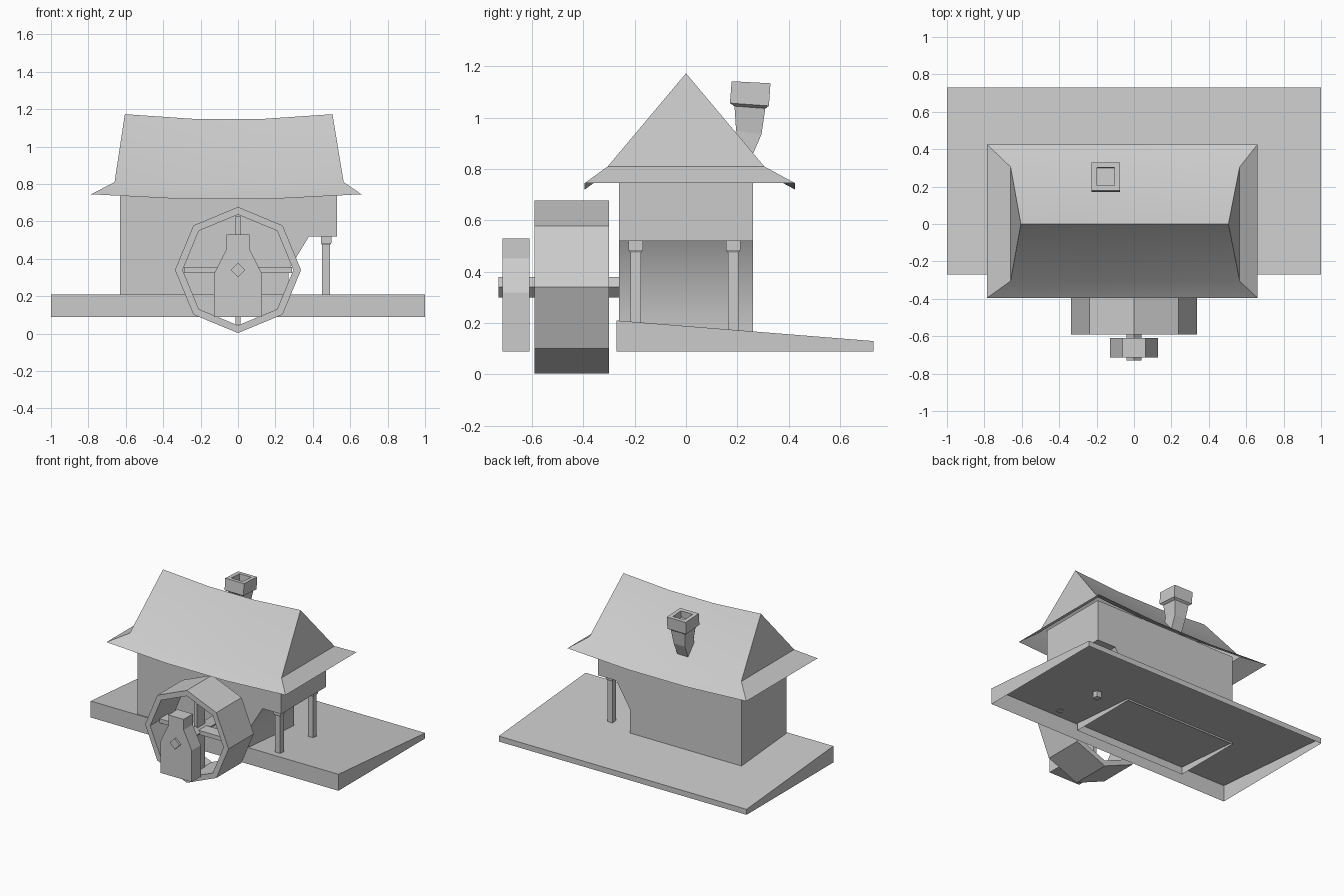
import bpy, bmesh
from math import sin, cos, pi, radians

if "Cube" in bpy.data.objects:
    bpy.data.objects.remove(bpy.data.objects["Cube"])


def make(name, verts, faces, smooth=None):
    me = bpy.data.meshes.new(name)
    bm = bmesh.new()
    vs = [bm.verts.new(v) for v in verts]
    for f in faces:
        bm.faces.new([vs[i] for i in f])
    bmesh.ops.recalc_face_normals(bm, faces=bm.faces)
    bm.to_mesh(me)
    bm.free()
    ob = bpy.data.objects.new(name, me)
    bpy.context.collection.objects.link(ob)
    if smooth:
        bpy.ops.object.select_all(action='DESELECT')
        ob.select_set(True)
        bpy.context.view_layer.objects.active = ob
        bpy.ops.object.shade_smooth_by_angle(angle=radians(smooth))
    return ob


def loft(name, rings, start=True, end=True, closed=False, smooth=None):
    """Skin a list of equal rings, optionally capped or joined end to end."""
    n, m = len(rings[0]), len(rings)
    faces = []
    for r in range(m if closed else m - 1):
        a, b = r * n, (r + 1) % m * n
        faces += [(a + i, a + (i + 1) % n, b + (i + 1) % n, b + i) for i in range(n)]
    if not closed:
        if start:
            faces.append(tuple(range(n)))
        if end:
            faces.append(tuple(range((m - 1) * n, m * n)))
    return make(name, [p for r in rings for p in r], faces, smooth)


def rect(x0, x1, y0, y1, z0, z1=None):
    """Rectangular ring, z0 at y0 and z1 at y1."""
    z1 = z0 if z1 is None else z1
    return [(x0, y0, z0), (x1, y0, z0), (x1, y1, z1), (x0, y1, z1)]


def box(name, x0, x1, y0, y1, z0, z1):
    return loft(name, [rect(x0, x1, y0, y1, z0), rect(x0, x1, y0, y1, z1)])


def prism(name, profile, y0, y1):
    return loft(name, [[(x, y, z) for x, z in profile] for y in (y0, y1)])


def polygon(n, r, y, cz=0.34):
    return [(r * sin(2 * pi * i / n), y, cz + r * cos(2 * pi * i / n)) for i in range(n)]


# sloping ground slab, open underneath
loft("ground_slab", [rect(-1, 1, -.27, .73, .09), rect(-1, 1, -.27, .73, .21, .13)], start=False)

# house body with the overhang on the right, open underneath
wall = [(-.63, .155), (.27, .155), (.27, .34), (.38, .52), (.53, .52), (.53, .82), (-.63, .82)]
n = len(wall)
verts = [(x, y, z) for y in (-.26, .26) for x, z in wall]
faces = [(i, (i + 1) % n, n + (i + 1) % n, n + i) for i in range(1, n)]
make("house_body", verts, faces + [tuple(range(n)), tuple(range(n, 2 * n))], 35)

# sagging roof: rows run front eave, break, ridge, break, back eave
rows = [(-.785, .66, -.395, .745), (-.66, .565, -.305, .81), (-.605, .505, 0, 1.173),
        (-.66, .565, .305, .81), (-.785, .66, .425, .745)]
verts = [(a + (b - a) * i / 3, y, z - (.025 if i in (1, 2) else 0))
         for a, b, y, z in rows for i in range(4)]
faces = [(r * 4 + i, r * 4 + i + 1, r * 4 + i + 5, r * 4 + i + 4)
         for r in range(4) for i in range(3)]
for e in (0, 3):
    faces += [(4 + e, 8 + e, 12 + e), (e, 4 + e, 12 + e, 16 + e)]
make("roof", verts, faces, 30)

# crooked chimney: shaft, then cap with a sunken flue
cx = -.152
loft("chimney_shaft", [rect(cx - w, cx + w, *r) for w, r in (
    (.042, (.14, .235, .80)), (.045, (.195, .294, .95, .935)), (.06, (.188, .311, 1.06, 1.05)))])
loft("chimney_cap", [rect(cx - w, cx + w, *r) for w, r in (
    (.06, (.188, .309, 1.045, 1.036)), (.076, (.171, .323, 1.057, 1.046)),
    (.076, (.178, .329, 1.142, 1.134)), (.047, (.207, .302, 1.14, 1.135)),
    (.047, (.204, .299, 1.09, 1.085)))])

# porch posts with caps
for name, y, foot in (("front", -.196, .20), ("back", .184, .13)):
    box(name + "_post", .45, .492, y - .021, y + .021, foot, .49)
    loft(name + "_post_cap", [rect(.471 - w, .471 + w, y - w, y + w, z)
                              for w, z in ((.022, .475), (.028, .485), (.028, .52))])

# water wheel: octagonal rim and crossed spokes
loft("wheel_rim", [polygon(8, r, y) for r, y in
                   ((.337, -.59), (.337, -.30), (.296, -.30), (.296, -.59))], closed=True)
box("wheel_spoke_vertical", -.013, .013, -.49, -.40, .05, .63)
box("wheel_spoke_horizontal", -.29, .29, -.49, -.40, .325, .355)

# axle and its front bearing stand
loft("axle", [polygon(4, .04, y) for y in (-.73, -.25)])
half = [(.127, .09), (.127, .32), (.062, .452), (.062, .53)]
prism("bearing_stand", half + [(-x, z) for x, z in reversed(half)], -.715, -.61)
